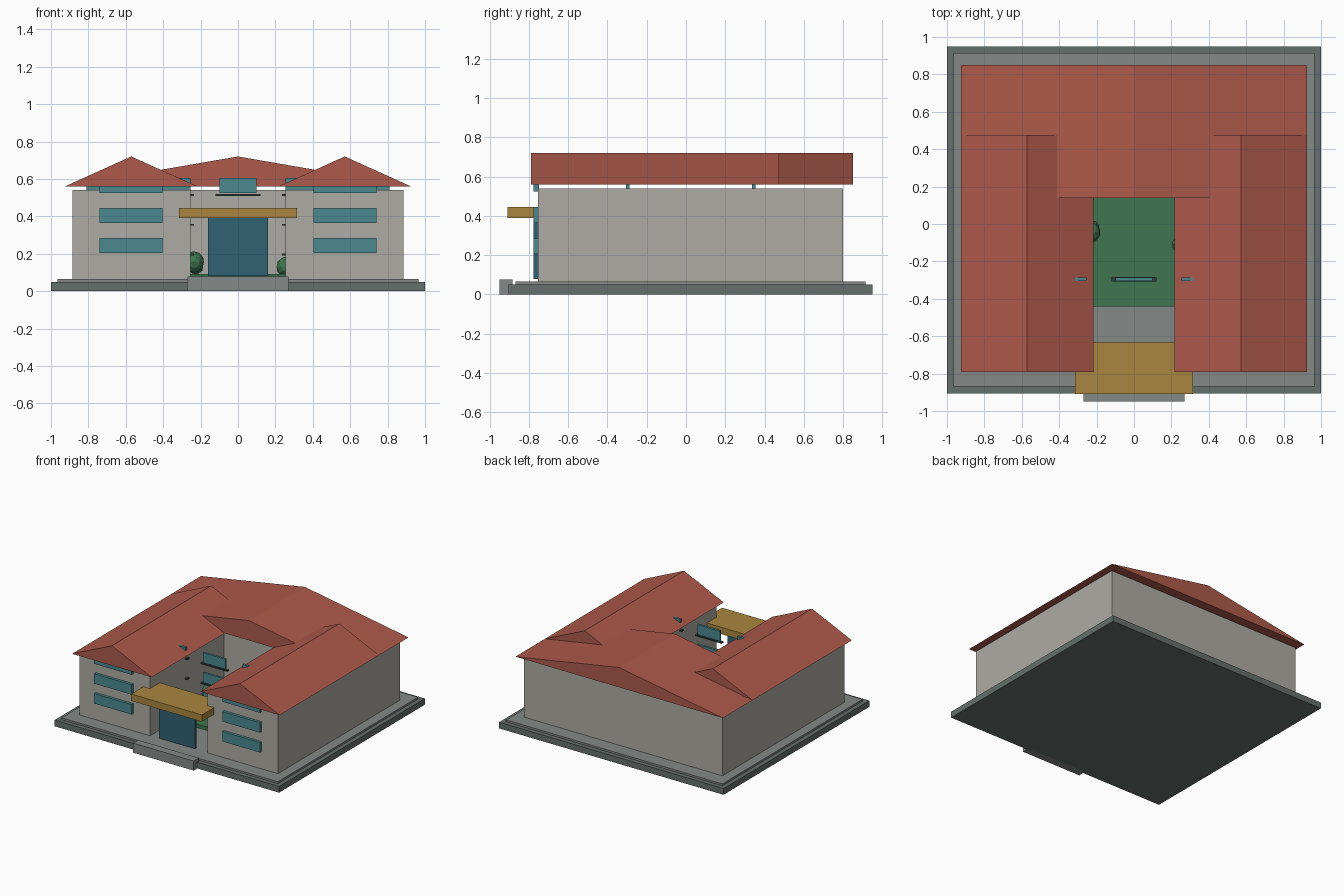
import bpy

if "Cube" in bpy.data.objects:
    bpy.data.objects.remove(bpy.data.objects["Cube"])


def material(name, r, g, b):
    m = bpy.data.materials.new(name)
    m.diffuse_color = (r, g, b, 1)
    m.use_nodes = True
    m.node_tree.nodes["Principled BSDF"].inputs["Base Color"].default_value = m.diffuse_color
    return m


RED = material("roof_red", 0.42, 0.10, 0.07)
WALL = material("wall_stone", 0.42, 0.41, 0.37)
BASE = material("base_grey", 0.13, 0.16, 0.15)
PAVE = material("paving_grey", 0.23, 0.25, 0.24)
GLASS = material("glass_teal", 0.07, 0.25, 0.28)
DOOR = material("door_blue", 0.03, 0.12, 0.17)
TAN = material("canopy_tan", 0.40, 0.24, 0.05)
GREEN = material("lawn_green", 0.05, 0.18, 0.08)
DARK = material("sill_dark", 0.03, 0.05, 0.05)


def mesh_object(name, verts, faces, mat):
    me = bpy.data.meshes.new(name)
    me.from_pydata(verts, [], faces)
    me.materials.append(mat)
    ob = bpy.data.objects.new(name, me)
    bpy.context.collection.objects.link(ob)
    return ob


def prism(name, profile, y0, y1, mat):
    """Extrude an x-z profile (counter-clockwise from the front) along y."""
    n = len(profile)
    verts = [(x, y, z) for y in (y0, y1) for x, z in profile]
    faces = [list(range(n)), list(range(2 * n - 1, n - 1, -1))]
    faces += [[i, i + n, (i + 1) % n + n, (i + 1) % n] for i in range(n)]
    return mesh_object(name, verts, faces, mat)


def box(name, x0, x1, y0, y1, z0, z1, mat):
    return prism(name, [(x0, z0), (x1, z0), (x1, z1), (x0, z1)], y0, y1, mat)


def gable(name, x0, x1, y0, y1, z0, z1, mat):
    return prism(name, [(x0, z0), (x1, z0), ((x0 + x1) / 2, z1)], y0, y1, mat)


# Stepped base and entrance step
box("base_slab", -1, 1, -0.905, 0.95, 0, 0.05, BASE)
box("upper_slab", -0.965, 0.965, -0.87, 0.915, 0.05, 0.065, PAVE)
box("entrance_step", -0.27, 0.27, -0.95, -0.885, 0, 0.077, PAVE)

# U-shaped walls as one outline extruded upward
outline = [(-0.885, -0.755), (-0.255, -0.755), (-0.255, 0.185), (0.255, 0.185),
           (0.255, -0.755), (0.885, -0.755), (0.885, 0.80), (-0.885, 0.80)]
n = len(outline)
verts = [(x, y, z) for z in (0.065, 0.54) for x, y in outline]
faces = [list(range(n - 1, -1, -1)), list(range(n, 2 * n))]
faces += [[i, (i + 1) % n, (i + 1) % n + n, i + n] for i in range(n)]
mesh_object("walls", verts, faces, WALL)

# Roofs: wide low gable at the back, a steeper one on each wing
gable("back_roof", -0.925, 0.925, 0.14, 0.85, 0.56, 0.72, RED)
for side, x0, x1 in (("left", -0.925, -0.217), ("right", 0.217, 0.925)):
    gable(side + "_wing_roof", x0, x1, -0.79, 0.475, 0.56, 0.72, RED)

# Windows, three storeys
for row in range(3):
    z = 0.205 + 0.16 * row
    for s in (-1, 1):
        c = 0.572 * s
        box("front_window", c - 0.168, c + 0.168, -0.777, -0.75, z, z + 0.08, GLASS)
    for i in range(-2, 3):
        c = 0.355 * i
        box("court_window", c - 0.1, c + 0.1, -0.305, -0.287, z, z + 0.08 if row < 2 else 0.605, GLASS)
        box("court_sill", c - 0.12, c + 0.12, -0.308, -0.284, z - 0.015, z - 0.005, DARK)
        if i:
            box("rear_window", c - 0.1, c + 0.1, 0.336, 0.354, z, z + 0.08, GLASS)

# Entrance door and canopy
box("entrance_door", -0.16, 0.16, -0.777, -0.755, 0.08, 0.39, DOOR)
box("entrance_canopy", -0.315, 0.315, -0.91, -0.63, 0.39, 0.445, TAN)

# Courtyard lawn and bushes
box("lawn", -0.255, 0.255, -0.44, 0.185, 0.06, 0.093, GREEN)
for x, y, z, r in ((-0.238, -0.045, 0.155, 0.058), (-0.225, -0.02, 0.13, 0.04),
                   (0.26, -0.11, 0.13, 0.056)):
    bpy.ops.mesh.primitive_ico_sphere_add(subdivisions=2, radius=r, location=(x, y, z))
    bush = bpy.context.object
    bush.name = "bush"
    bush.data.materials.append(GREEN)
